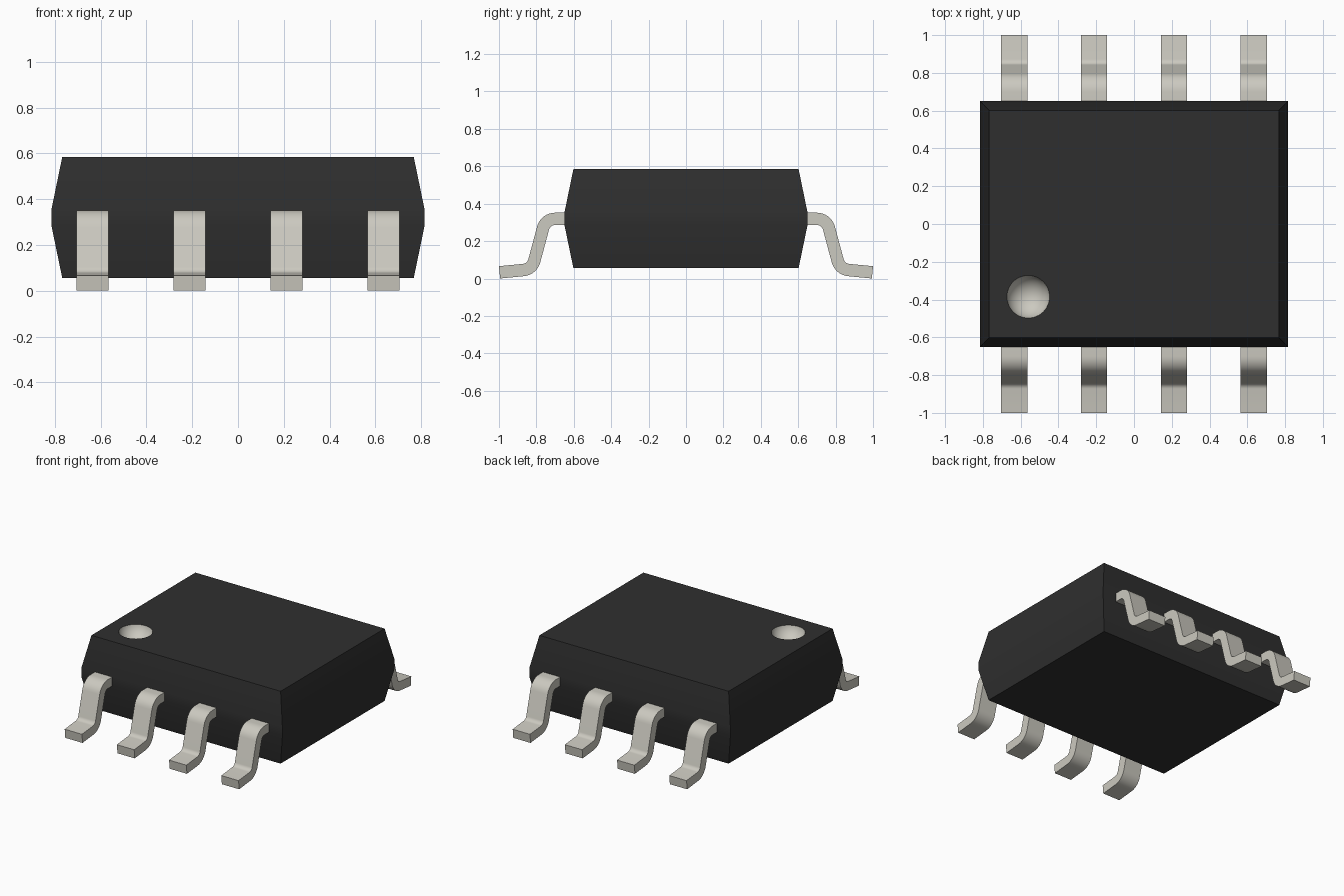
import bpy, bmesh, math
from mathutils import Vector

cube = bpy.data.objects.get("Cube")
if cube:
    bpy.data.objects.remove(cube, do_unlink=True)


def material(name, rgb):
    m = bpy.data.materials.new(name)
    m.use_nodes = True
    m.diffuse_color = (*rgb, 1)
    m.node_tree.nodes["Principled BSDF"].inputs["Base Color"].default_value = (*rgb, 1)
    return m


BLACK = material("black_plastic", (0.028, 0.028, 0.028))
METAL = material("tinned_metal", (0.60, 0.585, 0.525))


def make_object(name, bm, mats):
    bmesh.ops.recalc_face_normals(bm, faces=bm.faces[:])
    mesh = bpy.data.meshes.new(name)
    bm.to_mesh(mesh)
    bm.free()
    for m in mats:
        mesh.materials.append(m)
    ob = bpy.data.objects.new(name, mesh)
    bpy.context.collection.objects.link(ob)
    return ob


def smooth(ob):
    bpy.ops.object.select_all(action='DESELECT')
    ob.select_set(True)
    bpy.context.view_layer.objects.active = ob
    bpy.ops.object.shade_smooth_by_angle(angle=math.radians(30))


# Body: stacked rectangles, drafted towards the top and bottom
bm = bmesh.new()
rings = []
for hx, hy, z in [(0.767, 0.602, 0.055), (0.815, 0.65, 0.287),
                  (0.815, 0.65, 0.352), (0.767, 0.602, 0.585)]:
    rings.append([bm.verts.new((sx * hx, sy * hy, z))
                  for sx, sy in ((-1, -1), (1, -1), (1, 1), (-1, 1))])
for a, b in zip(rings, rings[1:]):
    for i in range(4):
        j = (i + 1) % 4
        bm.faces.new((a[i], a[j], b[j], b[i]))
bm.faces.new(rings[0][::-1])
bm.faces.new(rings[-1])
body = make_object("body", bm, [BLACK, METAL])

# Round bowl in the top that marks the first pin
rim, depth = 0.113, 0.09
radius = (rim ** 2 + depth ** 2) / (2 * depth)
bm = bmesh.new()
bmesh.ops.create_uvsphere(bm, u_segments=48, v_segments=32, radius=radius)
bmesh.ops.translate(bm, verts=bm.verts[:], vec=(-0.56, -0.385, 0.585 - depth + radius))
for f in bm.faces:
    f.material_index = 1
cutter = make_object("bowl_cutter", bm, [BLACK, METAL])
cutter.hide_render = True
cut = body.modifiers.new("bowl", 'BOOLEAN')
cut.operation = 'DIFFERENCE'
cut.solver = 'EXACT'
cut.object = cutter
bpy.context.view_layer.objects.active = body
bpy.ops.object.modifier_apply(modifier=cut.name)
bpy.data.objects.remove(cutter, do_unlink=True)
smooth(body)


def rounded_path(corners, r, steps=8):
    """Polyline with each inner corner replaced by an arc: (point, direction) pairs."""
    pts = [Vector(c) for c in corners]
    path = [(pts[0], (pts[1] - pts[0]).normalized())]
    for p, c, n in zip(pts, pts[1:], pts[2:]):
        d0, d1 = (c - p).normalized(), (n - c).normalized()
        turn = math.atan2(d0.x * d1.y - d0.y * d1.x, d0.dot(d1))
        start = c - d0 * r * math.tan(abs(turn) / 2)
        side = Vector((-d0.y, d0.x)) * math.copysign(1, turn)
        centre = start + side * r
        for k in range(steps + 1):
            a = turn * k / steps
            rot = lambda v: Vector((v.x * math.cos(a) - v.y * math.sin(a),
                                    v.x * math.sin(a) + v.y * math.cos(a)))
            path.append((centre + rot(-side * r), rot(d0)))
    path.append((pts[-1], (pts[-1] - pts[-2]).normalized()))
    return path


# Gull-wing leg: centre line in (outward, up), given thickness and width
LEG_PATH = rounded_path([(0.60, 0.319), (0.751, 0.319), (0.823, 0.05), (0.997, 0.033)], 0.067)
THICK, WIDTH = 0.066, 0.14


def leg(name, x, side):
    bm = bmesh.new()
    rows = []
    for p, d in LEG_PATH:
        n = Vector((-d.y, d.x)) * THICK / 2
        rows.append([bm.verts.new((x + sx * WIDTH / 2, side * q.x, q.y))
                     for sx, q in ((-1, p - n), (1, p - n), (1, p + n), (-1, p + n))])
    for a, b in zip(rows, rows[1:]):
        for i in range(4):
            j = (i + 1) % 4
            bm.faces.new((a[i], a[j], b[j], b[i]))
    bm.faces.new(rows[0])
    bm.faces.new(rows[-1])
    smooth(make_object(name, bm, [METAL]))


# Four legs along the front and four along the back
for label, side in (("front", -1), ("back", 1)):
    for i in range(4):
        leg(f"{label}_leg_{i + 1}", (i - 1.5) * 0.4233, side)
